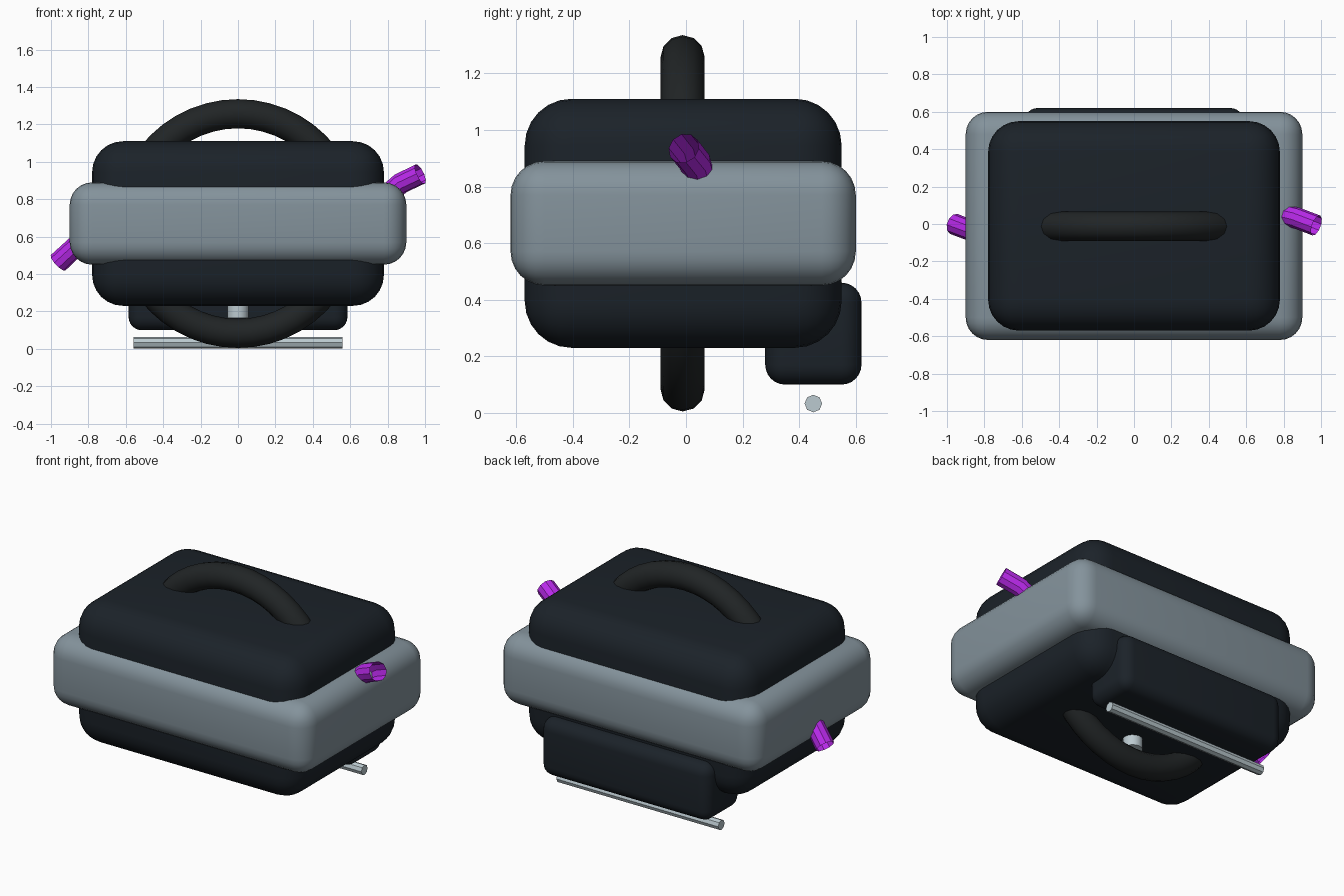
import bpy
import math
from mathutils import Vector

if "Cube" in bpy.data.objects:
    bpy.data.objects.remove(bpy.data.objects["Cube"])


def material(name, rgb):
    m = bpy.data.materials.new(name)
    m.diffuse_color = (*rgb, 1)
    m.use_nodes = True
    m.node_tree.nodes["Principled BSDF"].inputs["Base Color"].default_value = m.diffuse_color
    return m


DARK = material("dark_shell", (0.011, 0.016, 0.022))
RUBBER = material("dark_ring", (0.015, 0.018, 0.019))
GREY = material("blue_grey", (0.23, 0.29, 0.33))
METAL = material("pale_metal", (0.50, 0.59, 0.63))
PURPLE = material("purple", (0.48, 0.022, 0.82))


def finish(name, mat, angle=40):
    ob = bpy.context.object
    ob.name = name
    ob.data.materials.append(mat)
    bpy.ops.object.shade_smooth_by_angle(angle=math.radians(angle))
    return ob


def rounded_box(name, lo, hi, radius, mat):
    lo, hi = Vector(lo), Vector(hi)
    bpy.ops.mesh.primitive_cube_add(size=1, location=(lo + hi) / 2)
    ob = bpy.context.object
    ob.scale = hi - lo
    bpy.ops.object.transform_apply(location=False, rotation=False, scale=True)
    mod = ob.modifiers.new("round", "BEVEL")
    mod.width, mod.segments = radius, 6
    bpy.ops.object.modifier_apply(modifier=mod.name)
    return finish(name, mat)


def cylinder(name, loc, radius, depth, sides, rot, mat):
    bpy.ops.mesh.primitive_cylinder_add(vertices=sides, radius=radius, depth=depth,
                                        location=loc, rotation=rot)
    return finish(name, mat)


# Main case, the band around it and the pack at the lower back
rounded_box("case", (-0.78, -0.57, 0.23), (0.78, 0.55, 1.11), 0.165, DARK)
rounded_box("band", (-0.90, -0.62, 0.45), (0.90, 0.60, 0.89), 0.12, GREY)
rounded_box("back_pack", (-0.585, 0.28, 0.10), (0.585, 0.62, 0.46), 0.07, DARK)

# Ring through the case, showing as a handle above and a foot below
bpy.ops.mesh.primitive_torus_add(major_radius=0.587, minor_radius=0.078,
                                 major_segments=48, minor_segments=12,
                                 location=(0, -0.012, 0.67),
                                 rotation=(math.pi / 2, 0, 0))
finish("handle_ring", RUBBER)

# Cross rod under the pack and the short post under the case
cylinder("bottom_rod", (0, 0.45, 0.033), 0.031, 1.12, 8, (0, math.pi / 2, 0), METAL)
cylinder("post", (0, -0.012, 0.25), 0.057, 0.17, 16, (0, 0, 0), METAL)

# Open-ended cable running through the case, bent at both ends
path = [(-0.962, 0.0, 0.46), (-0.78, -0.07, 0.63), (0.70, 0.07, 0.74),
        (0.87, 0.032, 0.885), (0.975, -0.008, 0.935)]
curve = bpy.data.curves.new("cable", "CURVE")
curve.dimensions = "3D"
curve.bevel_depth = 0.057
curve.bevel_resolution = 3
spline = curve.splines.new("POLY")
spline.points.add(len(path) - 1)
for point, co in zip(spline.points, path):
    point.co = (*co, 1)
cable = bpy.data.objects.new("cable", curve)
bpy.context.collection.objects.link(cable)
bpy.ops.object.select_all(action="DESELECT")
cable.select_set(True)
bpy.context.view_layer.objects.active = cable
bpy.ops.object.convert(target="MESH")
finish("cable", PURPLE, 30)
